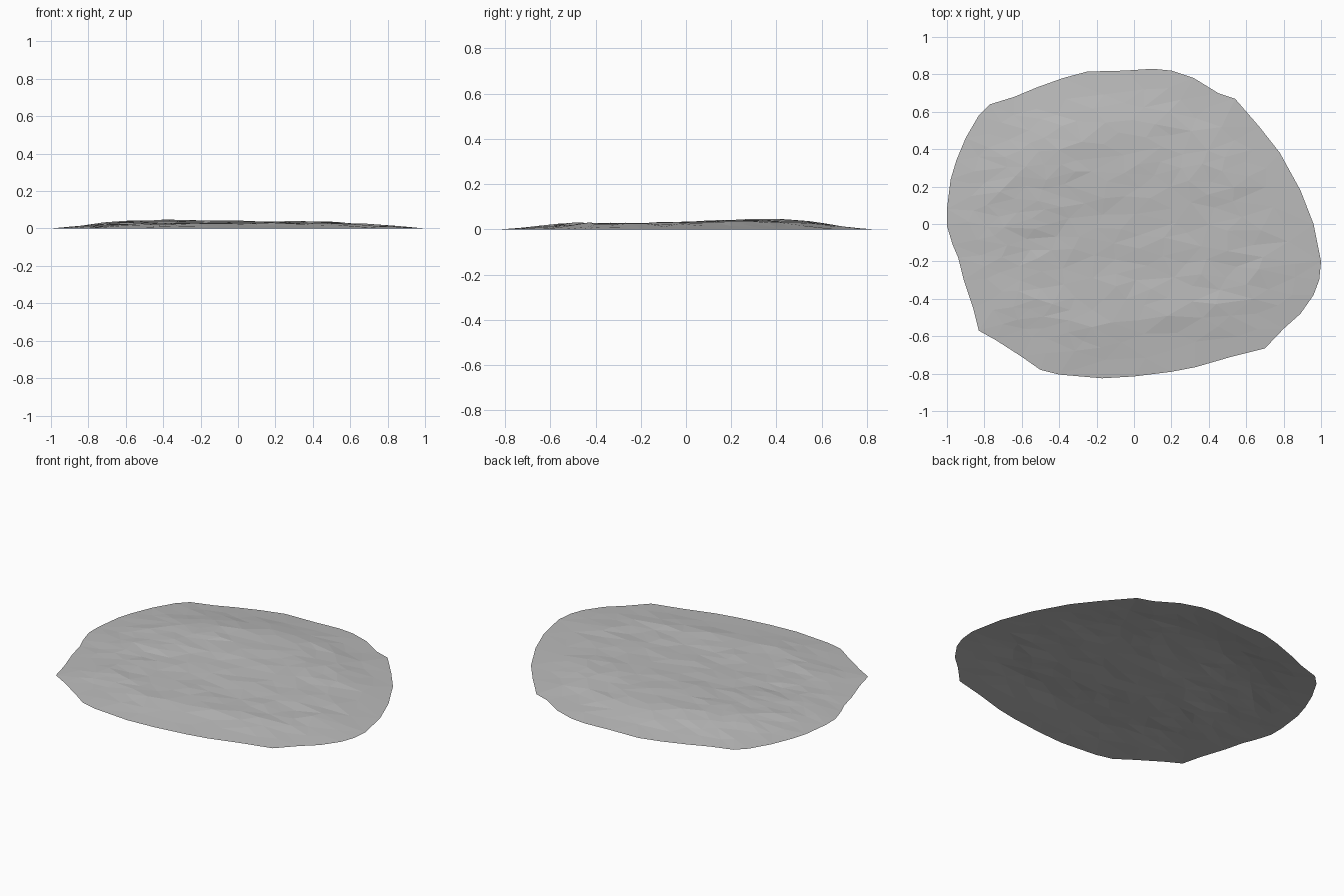
import bpy
import bmesh
import math
import random
from mathutils import Vector
from mathutils.geometry import delaunay_2d_cdt, intersect_point_line

cube = bpy.data.objects.get("Cube")
if cube:
    bpy.data.objects.remove(cube, do_unlink=True)
random.seed(7)

# Ground outline, anticlockwise from the right tip
OUTLINE = [(1, -.2), (.96, 0), (.89, .18), (.78, .38), (.67, .52), (.54, .67), (.45, .7),
           (.32, .78), (.2, .82), (.1, .83), (-.05, .82), (-.25, .815), (-.38, .78),
           (-.52, .73), (-.64, .68), (-.77, .64), (-.83, .58), (-.9, .46), (-.95, .34),
           (-.98, .24), (-1, .08), (-1, -.01), (-.97, -.11), (-.94, -.18), (-.91, -.3),
           (-.86, -.45), (-.83, -.57), (-.74, -.62), (-.6, -.71), (-.5, -.78), (-.4, -.805),
           (-.17, -.825), (.0, -.815), (.2, -.79), (.33, -.765), (.52, -.71), (.7, -.665),
           (.8, -.56), (.89, -.48), (.96, -.38), (.99, -.3)]
rim = [Vector(p) for p in OUTLINE]


def rim_distance(p):
    best = 9.0
    for a, b in zip(rim, rim[1:] + rim[:1]):
        near, t = intersect_point_line(p, a, b)
        near = a.lerp(b, min(1, max(0, t)))
        best = min(best, (p - Vector(near[:2])).length)
    return best


def inside(p):
    hit = False
    for a, b in zip(rim, rim[1:] + rim[:1]):
        if (a.y > p.y) != (b.y > p.y):
            if p.x < a.x + (p.y - a.y) * (b.x - a.x) / (b.y - a.y):
                hit = not hit
    return hit


def bump(p, x, y, sx, sy):
    return math.exp(-((p.x - x) / sx) ** 2 - ((p.y - y) / sy) ** 2)


def height(p):
    ramp = min(1, rim_distance(p) / 0.28)
    mound = 0.023 + 0.022 * bump(p, -.35, .32, .4, .35) + 0.013 * bump(p, .3, .2, .4, .35)
    mound += 0.005 * bump(p, .2, -.45, .5, .15)
    return max(0.001, mound * ramp + random.uniform(-.004, .004) * ramp)


# Scattered inner points, wider than deep spacing for streaky facets
inner = []
tries = 0
while tries < 5000:
    tries += 1
    p = Vector((random.uniform(-1, 1), random.uniform(-.83, .83)))
    gap = 0.085 if p.x < -.3 else 0.11
    if not inside(p) or rim_distance(p) < 0.09:
        continue
    if all(math.hypot(p.x - q.x, (p.y - q.y) * 1.7) > gap for q in inner):
        inner.append(p)

# Triangulate in stretched space so the facets run sideways
points = [Vector((p.x, p.y * 1.7)) for p in rim + inner]
n = len(rim)
edges = [(i, (i + 1) % n) for i in range(n)]
flat, _, faces, origins, _, _ = delaunay_2d_cdt(points, edges, [], 1, 1e-5)

bm = bmesh.new()
verts = []
for p, source in zip(flat, origins):
    q = Vector((p.x, p.y / 1.7))
    z = 0 if source and source[0] < n else height(q)
    verts.append(bm.verts.new((q.x, q.y, z)))
for f in faces:
    bm.faces.new([verts[i] for i in f])
bmesh.ops.recalc_face_normals(bm, faces=bm.faces)
if sum(f.normal.z for f in bm.faces) < 0:
    bmesh.ops.reverse_faces(bm, faces=bm.faces)

mesh = bpy.data.meshes.new("rock_patch")
bm.to_mesh(mesh)
bm.free()
patch = bpy.data.objects.new("rock_patch", mesh)
bpy.context.collection.objects.link(patch)

# Plain grey stone
grey = bpy.data.materials.new("stone_grey")
grey.use_nodes = True
colour = (0.5, 0.5, 0.5, 1)
grey.diffuse_color = colour
grey.node_tree.nodes["Principled BSDF"].inputs["Base Color"].default_value = colour
mesh.materials.append(grey)
